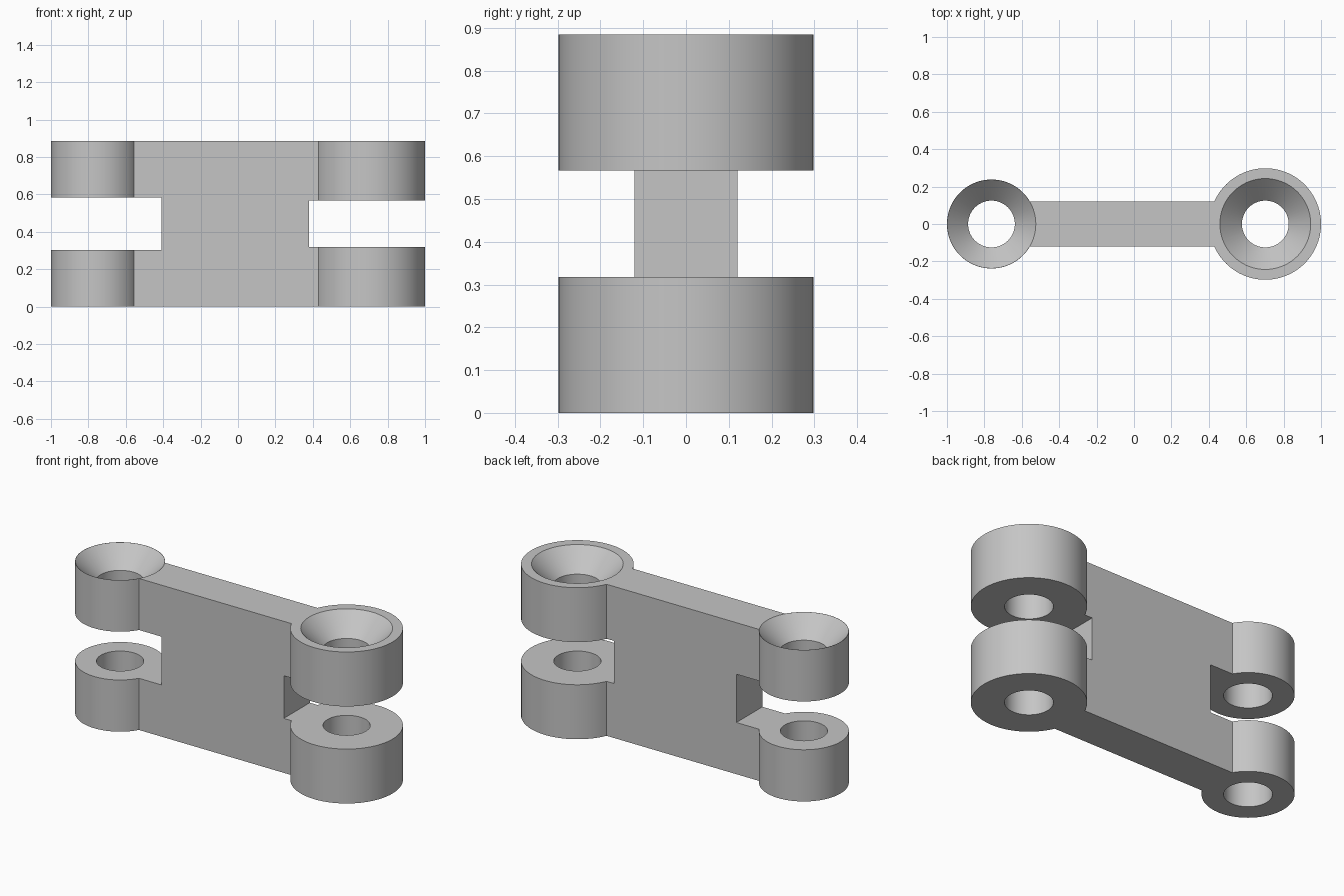
import bpy, bmesh, math
from mathutils import Matrix

cube = bpy.data.objects.get("Cube")
if cube:
    bpy.data.objects.remove(cube, do_unlink=True)

HEIGHT, WEB, HOLE, SEGS = 0.885, 0.12, 0.125, 72
# centre x, outer radius, countersink radius, slot inner x, slot bottom, slot top
LEFT_END = (-0.762, 0.238, 0.237, -0.41, 0.302, 0.584)
RIGHT_END = (0.702, 0.298, 0.243, 0.38, 0.318, 0.567)

steel = bpy.data.materials.new("light grey")
steel.use_nodes = True
grey = (0.56, 0.56, 0.56, 1)
steel.diffuse_color = grey
steel.node_tree.nodes["Principled BSDF"].inputs["Base Color"].default_value = grey


def make_object(name, bm):
    bmesh.ops.recalc_face_normals(bm, faces=bm.faces)
    mesh = bpy.data.meshes.new(name)
    bm.to_mesh(mesh)
    bm.free()
    mesh.materials.append(steel)
    obj = bpy.data.objects.new(name, mesh)
    bpy.context.collection.objects.link(obj)
    return obj


def end_arc(cx, radius, facing):
    """Outline of one round end, from one side of the web to the other."""
    start = math.asin(WEB / radius) - math.pi
    steps = [start - 2 * start * i / SEGS for i in range(SEGS + 1)]
    return [(cx + facing * radius * math.cos(a), facing * radius * math.sin(a))
            for a in steps]


def link_body():
    """Dumbbell outline raised to full height."""
    bm = bmesh.new()
    outline = end_arc(*RIGHT_END[:2], 1) + end_arc(*LEFT_END[:2], -1)
    base = bm.faces.new([bm.verts.new((x, y, 0)) for x, y in outline])
    raised = bmesh.ops.extrude_face_region(bm, geom=[base], use_keep_orig=True)
    verts = [v for v in raised["geom"] if isinstance(v, bmesh.types.BMVert)]
    bmesh.ops.translate(bm, verts=verts, vec=(0, 0, HEIGHT))
    return make_object("hinge_link", bm)


def slot_cutter(inner_x, low, high):
    """Box that opens the gap between the two lugs of an end."""
    bm = bmesh.new()
    outer_x = math.copysign(1.2, inner_x)
    place = Matrix.Translation(((inner_x + outer_x) / 2, 0, (low + high) / 2))
    size = Matrix.Diagonal((abs(outer_x - inner_x), 1, high - low, 1))
    bmesh.ops.create_cube(bm, size=1, matrix=place @ size)
    return make_object("slot_cutter", bm)


def bore_cutter(cx, rim):
    """Pin hole with a conical countersink at the top."""
    bm = bmesh.new()
    over = 0.05
    profile = [(HOLE, -over), (HOLE, HEIGHT - (rim - HOLE)),
               (rim + over, HEIGHT + over)]
    rings = []
    for r, z in profile:
        angles = [math.tau * i / SEGS for i in range(SEGS)]
        rings.append([bm.verts.new((cx + r * math.cos(a), r * math.sin(a), z))
                      for a in angles])
    for lower, upper in zip(rings, rings[1:]):
        for i in range(SEGS):
            j = (i + 1) % SEGS
            bm.faces.new((lower[i], lower[j], upper[j], upper[i]))
    bm.faces.new(rings[0])
    bm.faces.new(rings[-1])
    return make_object("bore_cutter", bm)


def cut(target, cutter):
    cutter.hide_render = True
    mod = target.modifiers.new("cut", "BOOLEAN")
    mod.operation = "DIFFERENCE"
    mod.solver = "EXACT"
    mod.object = cutter
    bpy.ops.object.modifier_apply(modifier=mod.name)
    bpy.data.objects.remove(cutter, do_unlink=True)


# Web with round ends, then slots and countersunk bores
link = link_body()
bpy.ops.object.select_all(action="DESELECT")
link.select_set(True)
bpy.context.view_layer.objects.active = link
for cx, radius, rim, inner_x, low, high in (LEFT_END, RIGHT_END):
    cut(link, slot_cutter(inner_x, low, high))
    cut(link, bore_cutter(cx, rim))
bpy.ops.object.shade_smooth_by_angle(angle=math.radians(30))
